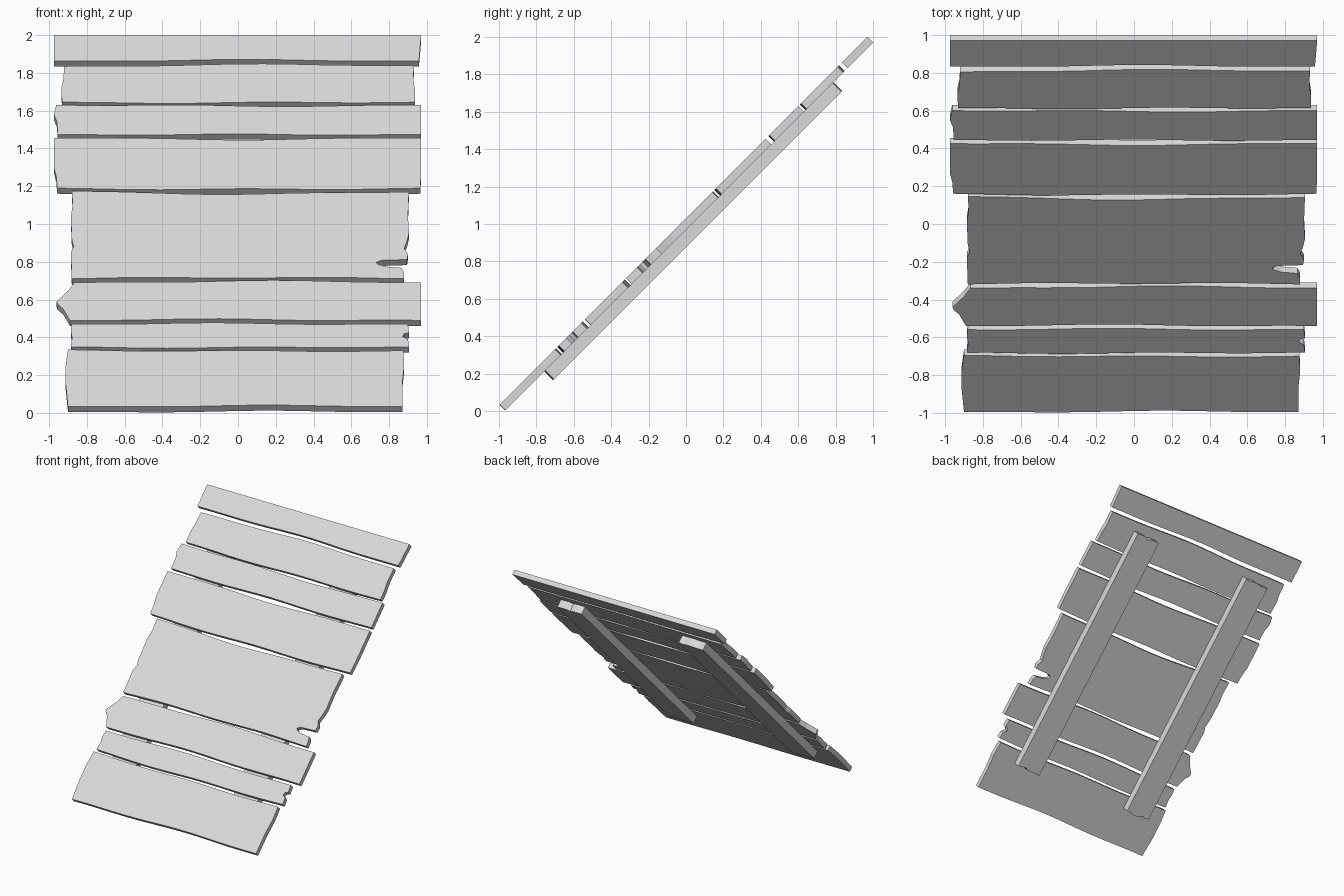
import bpy, bmesh, math, random
from mathutils import Matrix

random.seed(4)
cube = bpy.data.objects.get("Cube")
if cube:
    bpy.data.objects.remove(cube, do_unlink=True)

# Single pale grey material
grey = bpy.data.materials.new("pale_grey")
grey.use_nodes = True
COLOUR = (0.7, 0.7, 0.7, 1)
grey.diffuse_color = COLOUR
grey.node_tree.nodes["Principled BSDF"].inputs["Base Color"].default_value = COLOUR

HALF = 0.021          # half the plank thickness
BEAM = 0.066          # beam thickness
TILT = Matrix.Translation((0, 0, 1)) @ Matrix.Rotation(math.radians(45), 4, 'X')


def slope(z):
    """Distance along the slope of a front-surface point at height z."""
    return math.sqrt(2) * (z - 1) - HALF


def slab(name, outline, low, high):
    """Extrude an outline lying in the sloping plane."""
    bm = bmesh.new()
    face = bm.faces.new([bm.verts.new((x, u, low)) for x, u in outline])
    grown = bmesh.ops.extrude_face_region(bm, geom=[face])["geom"]
    bmesh.ops.translate(bm, vec=(0, 0, high - low),
                        verts=[v for v in grown if isinstance(v, bmesh.types.BMVert)])
    bmesh.ops.recalc_face_normals(bm, faces=bm.faces)
    bm.transform(TILT)
    mesh = bpy.data.meshes.new(name)
    bm.to_mesh(mesh)
    bm.free()
    mesh.materials.append(grey)
    obj = bpy.data.objects.new(name, mesh)
    bpy.context.collection.objects.link(obj)
    return obj


def wavy(start, end, bow, phase, steps=14):
    """Points between two corners with a gentle bow and ripple."""
    pts = []
    for i in range(1, steps):
        t = i / steps
        x = start[0] + (end[0] - start[0]) * t
        z = start[1] + (end[1] - start[1]) * t
        fade = math.sin(math.pi * t)
        z += bow * fade + 0.005 * fade * math.sin(5 * x + phase)
        pts.append((x, z))
    return pts


def plank(name, right, left, bow_low, bow_high):
    """right runs bottom to top, left runs top to bottom, as (x, height)."""
    top = wavy(right[-1], left[0], bow_high, random.uniform(0, 6)) if bow_high is not None else []
    low = wavy(left[-1], right[0], bow_low, random.uniform(0, 6))
    outline = [(x, slope(z)) for x, z in right + top + left + low]
    slab(name, outline, -HALF, HALF)


# Planks, from the foot of the slope to its head
plank("bottom_plank",
      [(.87, .034), (.87, .16), (.88, .25), (.875, .33)],
      [(-.90, .335), (-.912, .25), (-.912, .15), (-.9, .034)], .003, -.006)
plank("notched_narrow_plank",
      [(.905, .35), (.9, .39), (.87, .405), (.88, .42), (.905, .425), (.9, .47)],
      [(-.88, .47), (-.885, .43), (-.878, .4), (-.885, .35)], -.006, .003)
plank("pointed_plank",
      [(.968, .49), (.968, .69)],
      [(-.865, .69), (-.9, .645), (-.96, .59), (-.955, .575), (-.925, .55), (-.89, .49)],
      .004, .008)
plank("wide_split_plank",
      [(.88, .71), (.878, .745), (.865, .768), (.78, .775), (.74, .787), (.73, .797),
       (.76, .808), (.895, .812), (.9, .84), (.88, .87), (.895, .91), (.905, .95),
       (.9, 1.04), (.905, 1.17)],
      [(-.88, 1.175), (-.875, 1.1), (-.885, 1.04), (-.88, .92), (-.87, .88),
       (-.885, .85), (-.88, .71)], .008, -.012)
plank("broad_plank",
      [(.965, 1.19), (.97, 1.28), (.97, 1.455)],
      [(-.975, 1.455), (-.975, 1.3), (-.962, 1.25), (-.957, 1.19)], -.008, -.005)
plank("narrow_plank",
      [(.97, 1.475), (.97, 1.63)],
      [(-.962, 1.63), (-.975, 1.58), (-.958, 1.54), (-.955, 1.475)], -.003, -.004)
plank("upper_plank",
      [(.938, 1.645), (.938, 1.7), (.928, 1.76), (.932, 1.84)],
      [(-.92, 1.835), (-.925, 1.76), (-.935, 1.72), (-.932, 1.645)], -.004, .006)
plank("top_plank",
      [(.958, 1.863), (.963, 1.92), (.97, 2)],
      [(-.975, 2), (-.975, 1.863)], .004, None)

# Two support beams with worn ends beneath the planks
for name, centre in (("left_beam", .54), ("right_beam", -.63)):
    outline = []
    for end in (-1, 1):
        for i in range(7):
            x = centre - end * (i / 6 - .5) * .23
            outline.append((x, end * (1.085 + random.uniform(-.014, .01))))
    slab(name, outline, -HALF - BEAM, -HALF)
